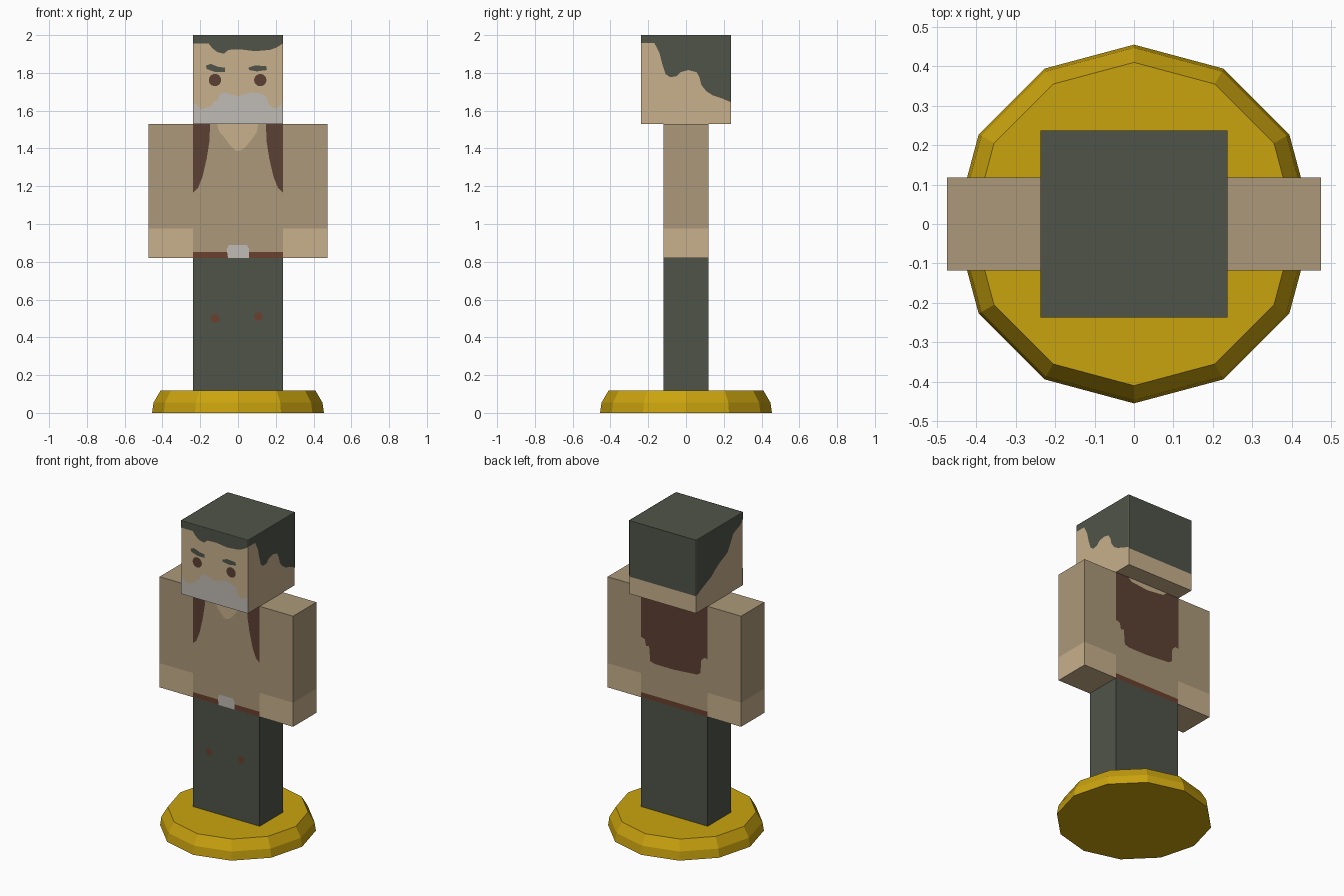
import bpy, bmesh, math
from mathutils import Vector

if "Cube" in bpy.data.objects:
    bpy.data.objects.remove(bpy.data.objects["Cube"])


def material(name, r, g, b):
    lin = [((c / 255 + 0.055) / 1.055) ** 2.4 for c in (r, g, b)]
    m = bpy.data.materials.new(name)
    m.diffuse_color = (*lin, 1)
    m.use_nodes = True
    m.node_tree.nodes["Principled BSDF"].inputs["Base Color"].default_value = m.diffuse_color
    return m


SKIN = material("skin", 200, 176, 140)
SHIRT = material("tan shirt", 172, 153, 122)
DARK = material("dark green grey", 80, 84, 73)
BROWN = material("vest brown", 92, 64, 51)
BELT = material("belt brown", 106, 64, 46)
GREY = material("light grey", 192, 187, 182)
GOLD = material("gold", 202, 163, 14)

W, D = 0.237, 0.118      # half width and half depth of the body
GAP = 0.002              # painted plates sit this far off the surface


def finish(name, bm, mats):
    me = bpy.data.meshes.new(name)
    bm.to_mesh(me)
    bm.free()
    for m in mats:
        me.materials.append(m)
    ob = bpy.data.objects.new(name, me)
    bpy.context.collection.objects.link(ob)
    return ob


def box(name, lo, hi, mats, cut=None, rule=None):
    """Box from lo to hi, cut at one height; rule(face centre, normal) picks the colour."""
    bm = bmesh.new()
    bmesh.ops.create_cube(bm, size=1)
    for v in bm.verts:
        v.co = [l + (c + 0.5) * (h - l) for c, l, h in zip(v.co, lo, hi)]
    if cut:
        bmesh.ops.bisect_plane(bm, geom=bm.verts[:] + bm.edges[:] + bm.faces[:],
                               plane_co=(0, 0, cut), plane_no=(0, 0, 1))
    bm.normal_update()
    for f in bm.faces:
        if rule:
            f.material_index = int(rule(f.calc_center_median(), f.normal))
    return finish(name, bm, mats)


def plate(name, mat, pts, side, dist):
    """Flat painted shape; pts are (x, z) on front/back or (y, z) on left/right."""
    place = {"front": lambda u, z: (u, -dist, z), "back": lambda u, z: (u, dist, z),
             "left": lambda u, z: (-dist, u, z), "right": lambda u, z: (dist, u, z)}[side]
    out = {"front": (0, -1, 0), "back": (0, 1, 0), "left": (-1, 0, 0), "right": (1, 0, 0)}[side]
    bm = bmesh.new()
    f = bm.faces.new([bm.verts.new(place(u, z)) for u, z in pts])
    f.normal_update()
    if f.normal.dot(Vector(out)) < 0:
        f.normal_flip()
    bmesh.ops.triangulate(bm, faces=bm.faces[:])
    return finish(name, bm, [mat])


def disc(cx, cz, r, n=14):
    return [(cx + r * math.cos(2 * math.pi * i / n), cz + r * math.sin(2 * math.pi * i / n))
            for i in range(n)]


# Twelve-sided gold base, built as stacked rings
bm = bmesh.new()
rings = []
for r, z in [(0.455, 0), (0.447, 0.055), (0.41, 0.118)]:
    rings.append([bm.verts.new((r * math.cos(i * math.pi / 6), r * math.sin(i * math.pi / 6), z))
                  for i in range(12)])
for a, b in zip(rings, rings[1:]):
    for i in range(12):
        j = (i + 1) % 12
        bm.faces.new((a[i], a[j], b[j], b[i]))
bm.faces.new(rings[0][::-1])
bm.faces.new(rings[-1])
finish("base", bm, [GOLD])

# Body blocks
box("legs", (-W, -D, 0.118), (W, D, 0.82), [DARK])
box("torso", (-W, -D, 0.82), (W, D, 1.53), [SHIRT, BELT], 0.853, lambda c, n: c.z < 0.853)
for side, x in (("left", -2 * W), ("right", W)):
    box(side + "_arm", (x, -D, 0.82), (x + W, D, 1.53), [SHIRT, SKIN], 0.975,
        lambda c, n: c.z < 0.975)
box("head", (-W, -W, 1.53), (W, W, 2.0), [SKIN, DARK], 1.64,
    lambda c, n: n.z > 0.5 or (n.y > 0.5 and c.z > 1.64))

# Hair on the front and sides
F = W + GAP
plate("fringe", DARK, [(-W, 2), (-W, 1.955), (-.155, 1.955), (-.135, 1.93), (-.11, 1.91),
      (-.075, 1.902), (-.05, 1.922), (.01, 1.925), (.09, 1.915), (.17, 1.922), (.205, 1.935),
      (W, 1.955), (W, 2)], "front", F)
plate("right_hair", DARK, [(-W, 2), (-W, 1.957), (-.167, 1.957), (-.14, 1.905), (-.124, 1.841),
      (-.108, 1.793), (-.082, 1.777), (-.05, 1.783), (-.029, 1.804), (.013, 1.815), (.056, 1.804),
      (.071, 1.777), (.082, 1.735), (.108, 1.703), (.14, 1.682), (.188, 1.666), (W, 1.645),
      (W, 2)], "right", F)
plate("left_hair", DARK, [(-W, 2), (-W, 1.955), (-.21, 1.928), (-.14, 1.9), (-.11, 1.85),
      (-.08, 1.8), (0, 1.765), (.05, 1.735), (.08, 1.71), (.165, 1.675), (W, 1.64), (W, 2)],
      "left", F)

# Face
plate("left_eyebrow", DARK, [(-.17, 1.838), (-.145, 1.848), (-.105, 1.832), (-.07, 1.828),
      (-.07, 1.805), (-.12, 1.805), (-.165, 1.82)], "front", F)
plate("right_eyebrow", DARK, [(.055, 1.828), (.09, 1.84), (.15, 1.835), (.153, 1.815),
      (.1, 1.808), (.06, 1.815)], "front", F)
for side, x in (("left", -0.122), ("right", 0.118)):
    plate(side + "_eye", BROWN, disc(x, 1.762, 0.033), "front", F)
plate("beard", GREY, [(-W, 1.53), (-W, 1.64), (-.22, 1.635), (-.2, 1.61), (-.18, 1.612),
      (-.143, 1.625), (-.127, 1.65), (-.106, 1.656), (-.1, 1.682), (-.074, 1.698), (-.04, 1.688),
      (0, 1.677), (.04, 1.688), (.074, 1.698), (.11, 1.693), (.148, 1.677), (.164, 1.635),
      (.19, 1.61), (.22, 1.624), (W, 1.64), (W, 1.53)], "front", F)

# Clothing on the front: vest edges, open collar, buckle, knee patches
B = D + GAP
for side, s in (("left", -1), ("right", 1)):
    plate(side + "_vest_edge", BROWN, [(s * x, z) for x, z in [(W, 1.53), (.148, 1.53),
          (.151, 1.44), (.165, 1.35), (.188, 1.25), (.212, 1.19), (W, 1.168)]], "front", B)
plate("collar", SKIN, [(-.111, 1.53), (-.1, 1.49), (-.074, 1.46), (-.042, 1.417), (-.015, 1.39),
      (0, 1.385), (.02, 1.392), (.042, 1.41), (.074, 1.449), (.1, 1.487), (.106, 1.53)],
      "front", B)
plate("buckle", GREY, [(-.053, .82), (-.06, .866), (-.048, .888), (.048, .888), (.058, .87),
      (.058, .82)], "front", B)
for side, x, z in (("left", -.122, .5), ("right", .108, .51)):
    plate(side + "_knee_patch", BELT, disc(x, z, 0.024, 8), "front", B)

# Clothing on the back: vest panel and neckline
plate("vest_back", BROWN, [(-W, 1.53), (-W, 1.19), (-.215, 1.195), (-.19, 1.17), (-.188, 1.09),
      (-.165, 1.073), (0, 1.06), (.135, 1.06), (.17, 1.07), (.178, 1.165), (.2, 1.16),
      (.208, 1.2), (W, 1.21), (W, 1.53)], "back", B)
plate("back_neckline", SKIN, [(-.145, 1.53), (-.12, 1.508), (0, 1.495), (.12, 1.508),
      (.145, 1.53)], "back", B + GAP)
